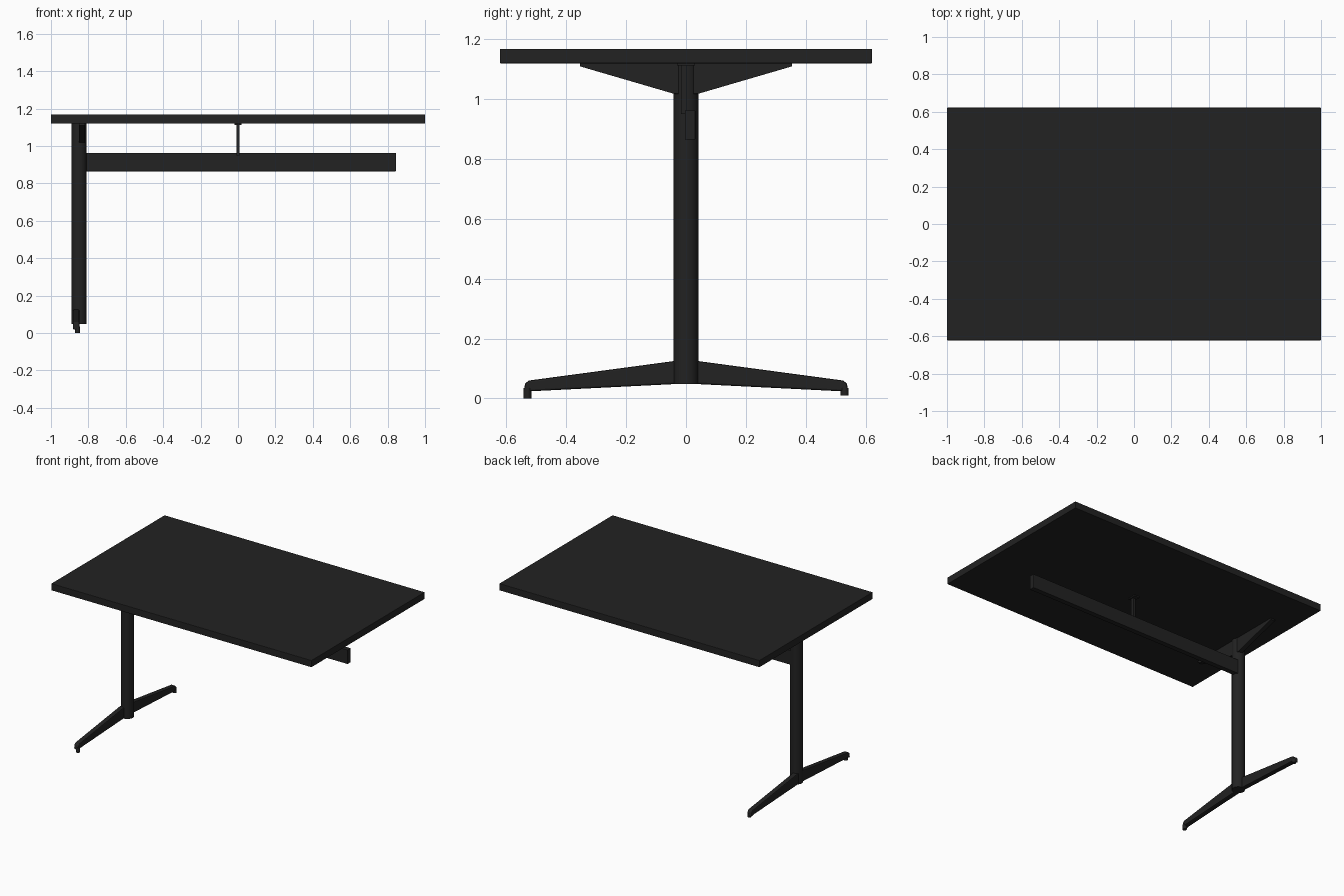
import bpy
import bmesh

cube = bpy.data.objects.get("Cube")
if cube:
    bpy.data.objects.remove(cube, do_unlink=True)

black = bpy.data.materials.new("matte_black")
black.use_nodes = True
COLOUR = (0.016, 0.016, 0.016, 1)
black.diffuse_color = COLOUR
black.node_tree.nodes["Principled BSDF"].inputs["Base Color"].default_value = COLOUR

LEG_X = -0.85


def finish(name, bm, bevel=0.0, smooth=False):
    bmesh.ops.recalc_face_normals(bm, faces=bm.faces)
    mesh = bpy.data.meshes.new(name)
    bm.to_mesh(mesh)
    bm.free()
    mesh.materials.append(black)
    obj = bpy.data.objects.new(name, mesh)
    bpy.context.collection.objects.link(obj)
    if bevel:
        mod = obj.modifiers.new("soft_edges", 'BEVEL')
        mod.width = bevel
        mod.segments = 2
    if smooth:
        bpy.ops.object.select_all(action='DESELECT')
        obj.select_set(True)
        bpy.context.view_layer.objects.active = obj
        bpy.ops.object.shade_smooth_by_angle()
    return obj


def box(name, low, high, bevel=0.0):
    bm = bmesh.new()
    bmesh.ops.create_cube(bm, size=1)
    for v in bm.verts:
        v.co = [(a + b) / 2 + c * (b - a) for a, b, c in zip(low, high, v.co)]
    return finish(name, bm, bevel)


def cylinder(name, x, y, z0, z1, radius, sides=32, bevel=0.0):
    bm = bmesh.new()
    bmesh.ops.create_cone(bm, cap_ends=True, segments=sides, radius1=radius,
                          radius2=radius, depth=z1 - z0)
    bmesh.ops.translate(bm, verts=bm.verts, vec=(x, y, (z0 + z1) / 2))
    return finish(name, bm, bevel, smooth=True)


def side_plate(name, profile, x0, x1, side, bevel=0.0):
    """Extrude a (y, z) outline along x, mirrored by side."""
    bm = bmesh.new()
    face = bm.faces.new([bm.verts.new((x0, side * y, z)) for y, z in profile])
    new = bmesh.ops.extrude_face_region(bm, geom=[face])["geom"]
    verts = [g for g in new if isinstance(g, bmesh.types.BMVert)]
    bmesh.ops.translate(bm, verts=verts, vec=(x1 - x0, 0, 0))
    return finish(name, bm, bevel)


# Tabletop
box("tabletop", (-1, -0.622, 1.12), (1, 0.622, 1.168), 0.003)

# Column
cylinder("leg_column", LEG_X, 0, 0.048, 1.12, 0.041)

# Horizontal beam and its central hanger
box("beam", (-0.83, -0.004, 0.865), (0.845, 0.031, 0.963), 0.002)
box("beam_hanger", (-0.009, -0.016, 0.95), (0.009, 0.004, 1.12))
box("hanger_flange", (-0.02, -0.03, 1.112), (0.02, 0.03, 1.12))

# Feet, glides and top support arms, front and back
foot = [(0, 0.048), (0.04, 0.048), (0.52, 0.024), (0.542, 0.018),
        (0.538, 0.05), (0.525, 0.06), (0.04, 0.125), (0, 0.125)]
arm = [(0, 1.12), (0.355, 1.12), (0.355, 1.11), (0.04, 1.018), (0, 1.018)]
for label, side, ground in (("front", -1, 0.0), ("back", 1, 0.01)):
    side_plate(label + "_foot", foot, -0.883, -0.848, side, 0.006)
    cylinder(label + "_glide", LEG_X - 0.008, side * 0.53, ground, 0.035, 0.013, 16)
    side_plate(label + "_support_arm", arm, -0.85, -0.818, side, 0.001)
